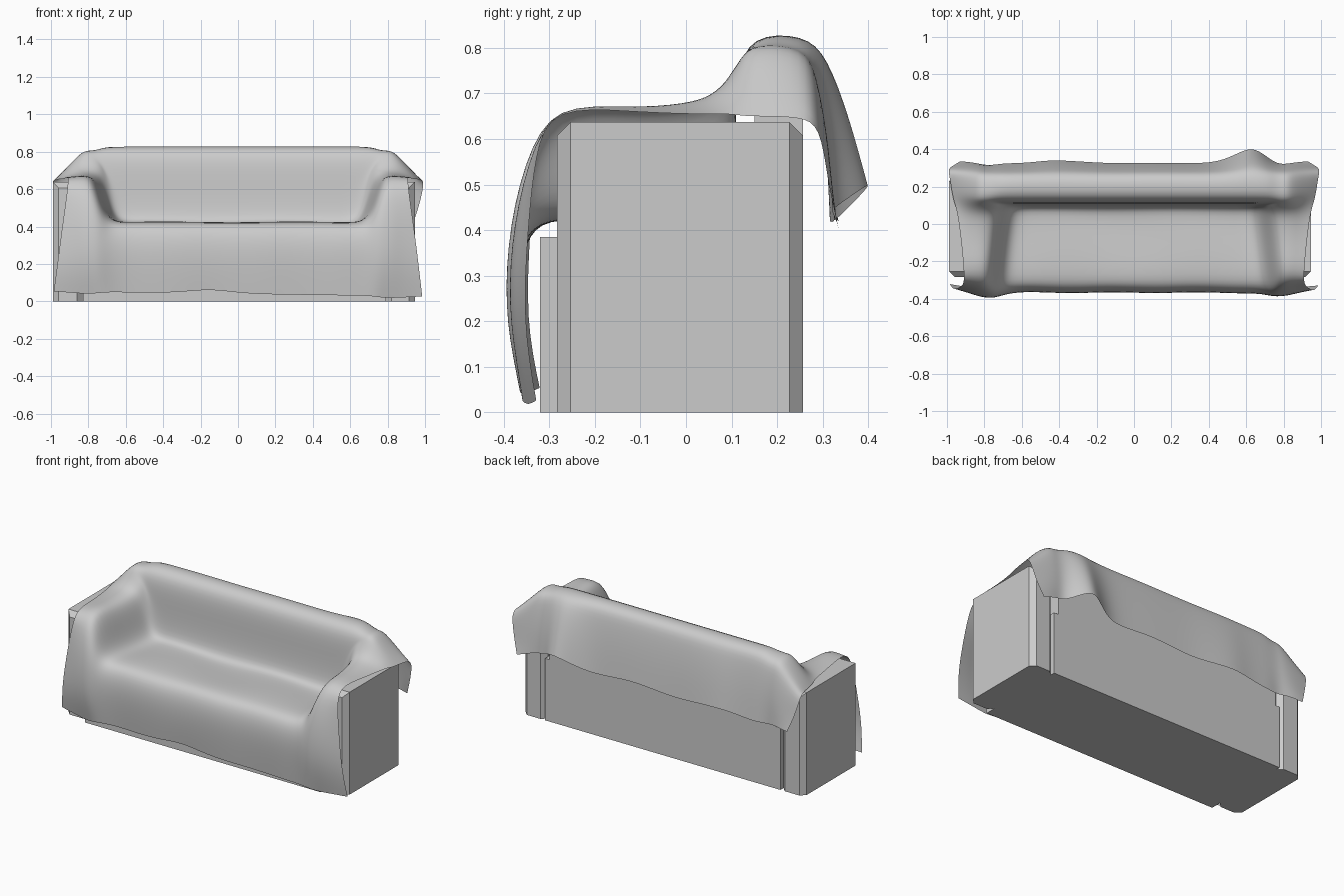
import bpy, bmesh, math

default = bpy.data.objects.get("Cube")
if default:
    bpy.data.objects.remove(default)

grey = bpy.data.materials.new("soft grey")
grey.use_nodes = True
grey.diffuse_color = (0.6, 0.6, 0.6, 1)
grey.node_tree.nodes["Principled BSDF"].inputs["Base Color"].default_value = (0.6, 0.6, 0.6, 1)


def add_object(name, bm):
    mesh = bpy.data.meshes.new(name)
    bmesh.ops.recalc_face_normals(bm, faces=bm.faces)
    bm.to_mesh(mesh)
    bm.free()
    mesh.materials.append(grey)
    obj = bpy.data.objects.new(name, mesh)
    bpy.context.collection.objects.link(obj)
    return obj


def block(name, x0, x1, y0, y1, top, chamfer=0):
    """Box on the ground, with optional chamfers on upright and front/back top edges."""
    bm = bmesh.new()
    bmesh.ops.create_cube(bm, size=1)
    for v in bm.verts:
        v.co.x = x1 if v.co.x > 0 else x0
        v.co.y = y1 if v.co.y > 0 else y0
        v.co.z = top if v.co.z > 0 else 0
    if chamfer:
        def wanted(e):
            a, b = (v.co for v in e.verts)
            return max(a.z, b.z) > 0 and abs(a.y - b.y) < chamfer
        edges = [e for e in bm.edges if wanted(e)]
        bmesh.ops.bevel(bm, geom=edges, offset=chamfer, segments=1, affect='EDGES')
    return add_object(name, bm)


# Plain wooden-box frame under the cover
block("left_arm", 0.79, 0.945, -0.283, 0.257, 0.637, 0.03)
block("right_arm", -0.99, -0.83, -0.283, 0.257, 0.637, 0.03)
block("seat_base", -0.83, 0.79, -0.32, 0.257, 0.385)
block("backrest", -0.8, 0.76, 0.15, 0.257, 0.77)

# Cover profiles from front hem, over seat or arm, over the back, to back hem (y, z)
seat_profile = [(-.35, .04), (-.365, .18), (-.37, .3), (-.35, .395), (-.29, .43),
                (-.1, .42), (.06, .41), (.1, .44), (.11, .6), (.11, .74),
                (.14, .83), (.26, .83), (.285, .76), (.31, .6), (.325, .43)]
arm_profile = [(-.345, .03), (-.385, .2), (-.38, .38), (-.345, .56), (-.29, .68),
               (-.12, .67), (0, .68), (.06, .7), (.095, .74), (.12, .78),
               (.15, .81), (.26, .8), (.29, .74), (.32, .58), (.33, .43)]
# Free outer edge of the cover (x, y, z)
end_profile = [(.985, -.325, .04), (.965, -.355, .2), (.94, -.345, .4), (.915, -.33, .57),
               (.905, -.295, .672), (.92, -.12, .66), (.935, 0, .655), (.945, .06, .655),
               (.955, .1, .655), (.965, .13, .65), (.975, .18, .65), (.985, .25, .648),
               (.995, .295, .635), (.97, .31, .52), (.93, .335, .41)]
# Columns as (x, blend from seat to arm, blend from arm to outer edge)
half = [(.15, 0, 0), (.3, 0, 0), (.44, 0, 0), (.54, 0, 0), (.62, 0, 0), (.68, .04, 0),
        (.72, .25, 0), (.755, .7, 0), (.79, .97, 0), (.83, 1, 0), (.83, 1, .45), (.83, 1, 1)]
columns = [(-x, w, e) for x, w, e in reversed(half)] + [(0, 0, 0)] + half


def mix(a, b, t):
    return a + (b - a) * t


def bump(x, centre, width):
    return math.exp(-((x - centre) / width) ** 2)


def cover_point(row, x, w, e):
    y = mix(seat_profile[row][0], arm_profile[row][0], w)
    z = mix(seat_profile[row][1], arm_profile[row][1], w)
    side = -1 if x < 0 else 1
    ax = abs(x)
    # inner arm walls close in towards the back
    if 4 <= row <= 8 and .6 < ax < .82:
        ax -= .13 * max(0, y + .25)
    ex, ey, ez = end_profile[row]
    x, y, z = side * mix(ax, ex, e), mix(y, ey, e), mix(z, ez, e)
    # loose folds in the front hem, seat and back flap
    if row < 4:
        y -= .015 * bump(abs(x), .74, .07) + .004 * math.sin(14 * x)
        if row == 0:
            z += .025 * bump(x, -.15, .12) - .014 * x
    elif row in (5, 6) and w < .1:
        z += .007 * math.sin(9 * x + row)
    elif row >= 12:
        fall = (row - 11) / 3
        y += fall * (.085 * bump(x, .62, .1) + .02 * bump(x, -.4, .12)
                     - .015 * bump(abs(x), .78, .06))
        z += fall * (.07 * bump(x, .62, .1) + .012 * math.sin(11 * x))
    return x, y, z


# Draped cover as one smoothed sheet
bm = bmesh.new()
rows = len(seat_profile)
grid = [[bm.verts.new(cover_point(r, *col)) for r in range(rows)] for col in columns]
for a, b in zip(grid, grid[1:]):
    for r in range(rows - 1):
        bm.faces.new((a[r], b[r], b[r + 1], a[r + 1]))
cover = add_object("draped_cover", bm)
# make the sheet face upwards and outwards
if sum(p.normal.z * p.area for p in cover.data.polygons) < 0:
    cover.data.flip_normals()
cover.data.polygons.foreach_set("use_smooth", [True] * len(cover.data.polygons))
smooth = cover.modifiers.new("smooth", 'SUBSURF')
smooth.levels = smooth.render_levels = 2
smooth.boundary_smooth = 'PRESERVE_CORNERS'
